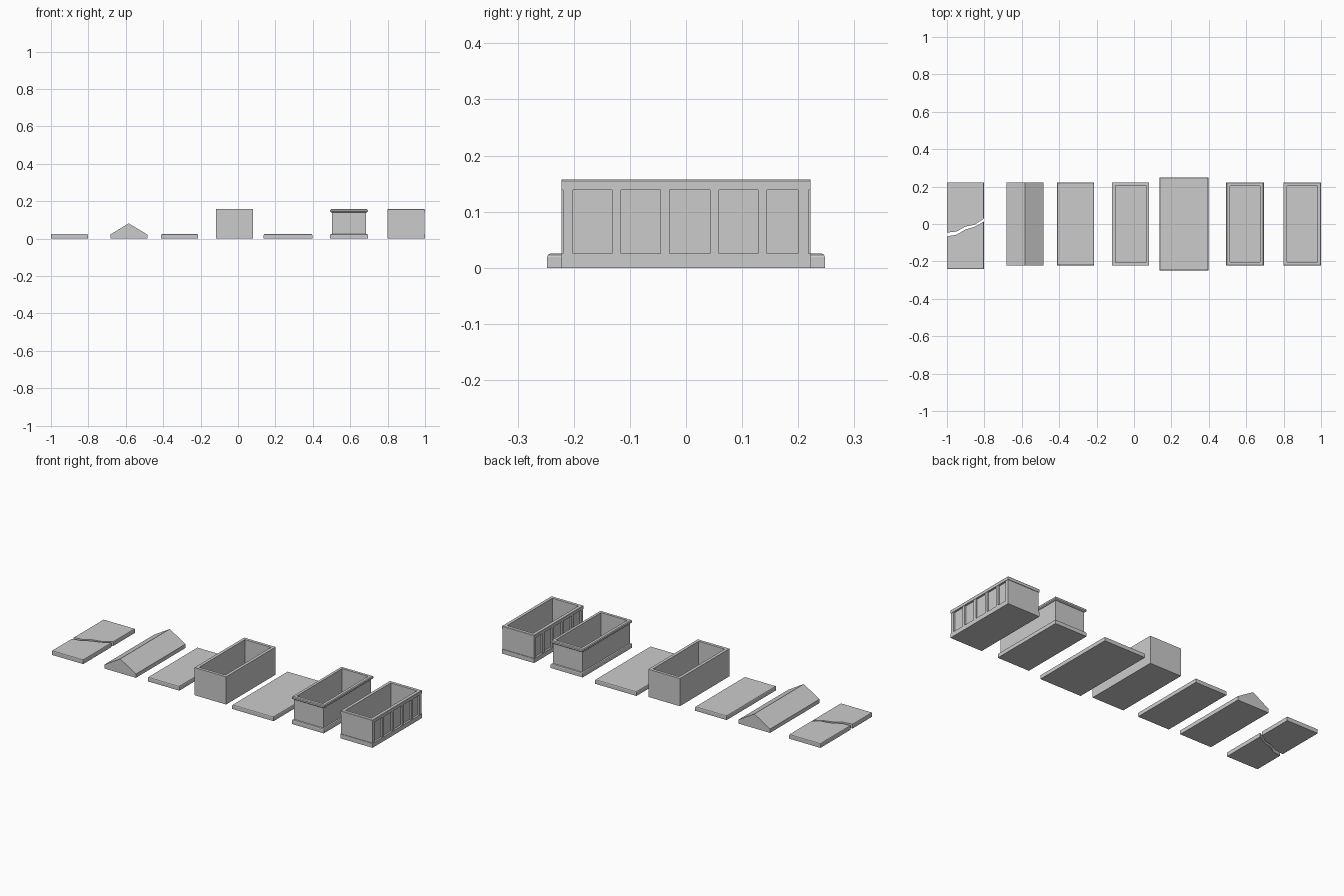
import bpy, bmesh

if "Cube" in bpy.data.objects:
    bpy.data.objects.remove(bpy.data.objects["Cube"])


def finish(name, bm):
    bmesh.ops.recalc_face_normals(bm, faces=bm.faces[:])
    mesh = bpy.data.meshes.new(name)
    bm.to_mesh(mesh)
    bm.free()
    ob = bpy.data.objects.new(name, mesh)
    bpy.context.collection.objects.link(ob)
    return ob


def loft(name, x0, x1, hy, profile):
    """Stack rectangular loops given as (inset, z), capped at both ends."""
    bm = bmesh.new()
    loops = []
    for i, z in profile:
        pts = [(x0 + i, -hy + i), (x1 - i, -hy + i), (x1 - i, hy - i), (x0 + i, hy - i)]
        loops.append([bm.verts.new((x, y, z)) for x, y in pts])
    for a, b in zip(loops, loops[1:]):
        for k in range(4):
            bm.faces.new((a[k], a[(k + 1) % 4], b[(k + 1) % 4], b[k]))
    bm.faces.new(loops[0])
    bm.faces.new(loops[-1])
    return finish(name, bm)


def prism(name, outline, offset):
    """Extrude a flat outline by an offset vector."""
    bm = bmesh.new()
    face = bm.faces.new([bm.verts.new(p) for p in outline])
    new = bmesh.ops.extrude_face_region(bm, geom=[face])["geom"]
    bmesh.ops.translate(bm, vec=offset, verts=[v for v in new if isinstance(v, bmesh.types.BMVert)])
    return finish(name, bm)


T, H, HY = 0.025, 0.157, 0.222
SLAB = [(0, 0), (0, T - 0.006), (0.002, T - 0.002), (0.006, T)]
HOLLOW = [(0.019, H), (0.019, 0.02)]

# Broken lid: two halves either side of a jagged crack
xs = [-1, -0.948, -0.902, -0.85, -0.803]
back_crack = [-0.046, -0.04, -0.014, -0.003, 0.029]
front_crack = [-0.066, -0.057, -0.03, -0.014, 0.013]
for name, crack, end in (("broken_lid_back", back_crack, 0.223), ("broken_lid_front", front_crack, -0.241)):
    outline = [(x, y, 0) for x, y in zip(xs, crack)] + [(xs[-1], end, 0), (xs[0], end, 0)]
    half = prism(name, outline, (0, 0, T))
    # soften the upper outside edges, leaving the crack sharp
    bm = bmesh.new()
    bm.from_mesh(half.data)
    rim = [e for e in bm.edges if all(v.co.z > T - 1e-4 for v in e.verts)
           and (abs(e.verts[0].co.x - e.verts[1].co.x) < 1e-4
                or all(abs(v.co.y - end) < 1e-4 for v in e.verts))]
    bmesh.ops.bevel(bm, geom=rim, offset=0.005, segments=2, profile=0.5, affect='EDGES')
    bm.to_mesh(half.data)
    bm.free()

# Gabled lid
gx0, gx1, gz = -0.683, -0.485, 0.022
prism("gabled_lid", [(gx0, -HY, 0), (gx1, -HY, 0), (gx1, -HY, gz),
                     ((gx0 + gx1) / 2, -HY, 0.081), (gx0, -HY, gz)], (0, 2 * HY, 0))

# Flat lids
loft("flat_lid", -0.411, -0.213, HY, SLAB)
loft("wide_base_slab", 0.137, 0.397, 0.248, SLAB)

# Plain open coffin
loft("plain_coffin", -0.117, 0.081, HY, [(0, 0), (0, H), (0.017, H), (0.017, 0.02)])

# Coffin with moulded rim and plinth
loft("moulded_coffin", 0.493, 0.694, HY,
     [(0, 0), (0, T - 0.006), (0.002, T - 0.002), (0.009, T), (0.009, 0.139), (0.003, 0.141),
      (0, 0.144), (0, H - 0.004), (0.004, H)] + HOLLOW)

# Panelled coffin: body, then raised strips along both long sides
px0, px1 = 0.798, 1.0
loft("panelled_coffin", px0, px1, HY,
     [(0, 0), (0, T), (0.011, T), (0.011, 0.139), (0, 0.139), (0, H - 0.002), (0.002, H)] + HOLLOW)
for n, y in enumerate((-0.210, -0.124, -0.037, 0.051, 0.136, 0.209)):
    for side, x0, x1 in (("left", px0 + 0.002, px0 + 0.013), ("right", px1 - 0.013, px1 - 0.002)):
        w = 0.009 if n in (0, 5) else 0.008
        prism(f"{side}_strip_{n}", [(x0, y - w, T), (x1, y - w, T), (x1, y + w, T), (x0, y + w, T)],
              (0, 0, 0.139 - T))
# Flush end panels between the corner strips
for name, s in (("front_end_panel", -1), ("back_end_panel", 1)):
    prism(name, [(px0 + 0.003, s * 0.219, T), (px1 - 0.003, s * 0.219, T),
                 (px1 - 0.003, s * 0.205, T), (px0 + 0.003, s * 0.205, T)], (0, 0, 0.139 - T))
